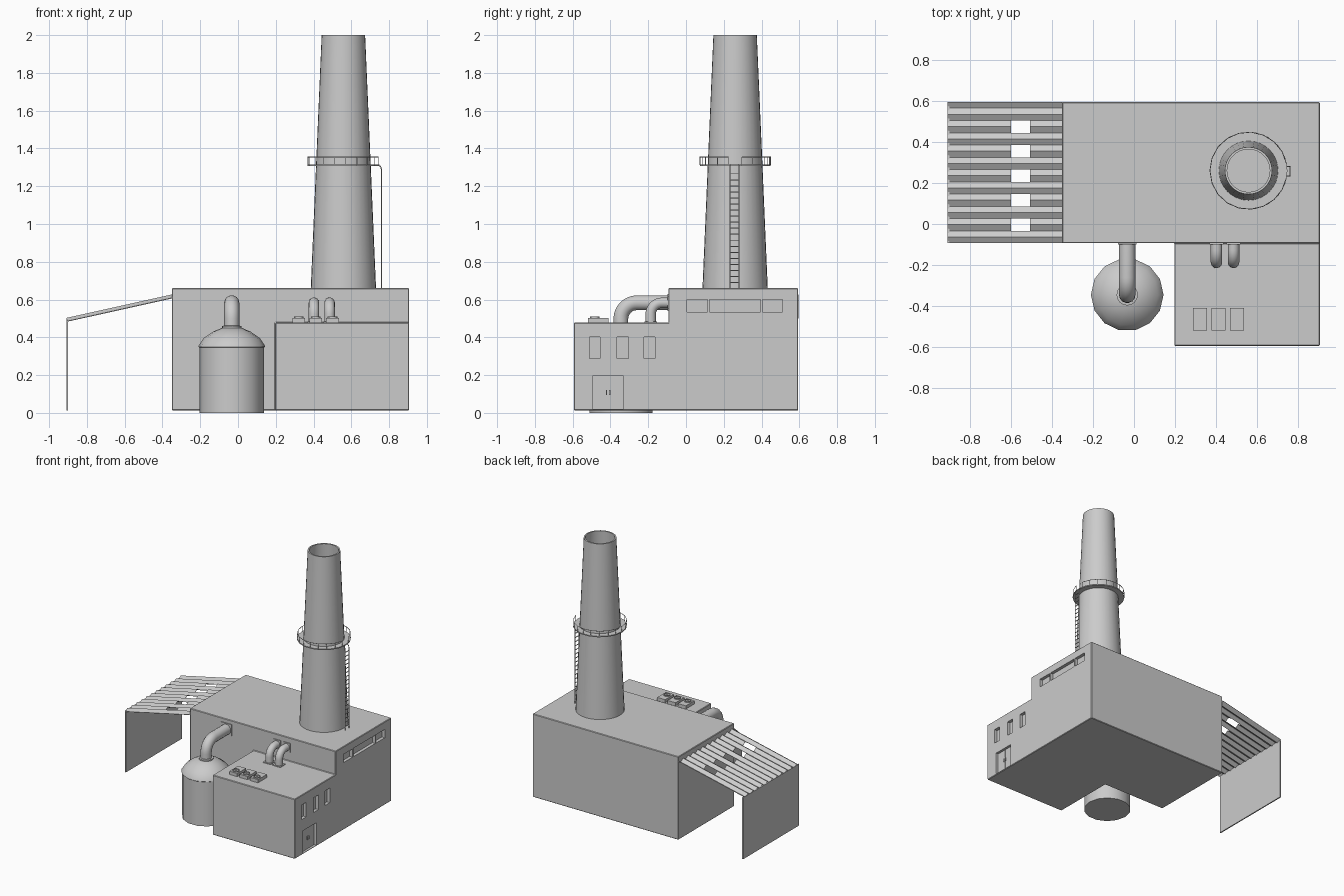
import bpy, bmesh
from math import sin, cos, pi, radians
from mathutils import Vector

if "Cube" in bpy.data.objects:
    bpy.data.objects.remove(bpy.data.objects["Cube"])

def mesh_obj(name, bm, smooth=False):
    bmesh.ops.recalc_face_normals(bm, faces=bm.faces)
    me = bpy.data.meshes.new(name)
    bm.to_mesh(me)
    bm.free()
    ob = bpy.data.objects.new(name, me)
    bpy.context.collection.objects.link(ob)
    if smooth:
        smooth_obj(ob)
    return ob

def select(ob):
    bpy.ops.object.select_all(action='DESELECT')
    ob.select_set(True)
    bpy.context.view_layer.objects.active = ob

def smooth_obj(ob):
    select(ob)
    bpy.ops.object.shade_smooth_by_angle(angle=radians(35))

def add_box(bm, x0, x1, y0, y1, z0, z1):
    vs = bmesh.ops.create_cube(bm, size=1)['verts']
    for v in vs:
        v.co = ((x0 + x1) / 2 + v.co.x * (x1 - x0),
                (y0 + y1) / 2 + v.co.y * (y1 - y0),
                (z0 + z1) / 2 + v.co.z * (z1 - z0))

def boxes(name, *dims):
    bm = bmesh.new()
    for d in dims:
        add_box(bm, *d)
    return mesh_obj(name, bm)

def lathe(name, profile, cx, cy, n, closed=False, smooth=True):
    bm = bmesh.new()
    rings = [[bm.verts.new((cx + r * cos(2 * pi * i / n), cy + r * sin(2 * pi * i / n), z))
              for i in range(n)] for r, z in profile]
    for a, b in zip(rings, rings[1:] + (rings[:1] if closed else [])):
        for i in range(n):
            j = (i + 1) % n
            bm.faces.new((a[i], a[j], b[j], b[i]))
    if not closed:
        bm.faces.new(rings[0])
        bm.faces.new(rings[-1])
    return mesh_obj(name, bm, smooth)

def tube(name, paths, r, res=4):
    cu = bpy.data.curves.new(name, 'CURVE')
    cu.dimensions = '3D'
    cu.bevel_depth, cu.bevel_resolution, cu.use_fill_caps = r, res, True
    for pts in paths:
        sp = cu.splines.new('POLY')
        sp.points.add(len(pts) - 1)
        for p, c in zip(sp.points, pts):
            p.co = (*c, 1)
    ob = bpy.data.objects.new(name, cu)
    bpy.context.collection.objects.link(ob)
    select(ob)
    bpy.ops.object.convert(target='MESH')
    ob = bpy.context.object
    smooth_obj(ob)
    return ob

def elbow(x, y, z0, z1, y1, rad):
    """Path going up from z0, bending back to the wall at y1."""
    arc = [(x, y + rad - rad * cos(t * pi / 16), z1 - rad + rad * sin(t * pi / 16)) for t in range(9)]
    return [(x, y, z0)] + arc + [(x, y1, z1)]

def boolean(ob, tool, op):
    m = ob.modifiers.new('cut', 'BOOLEAN')
    m.object, m.operation, m.solver = tool, op, 'EXACT'
    select(ob)
    bpy.ops.object.modifier_apply(modifier=m.name)
    bpy.data.objects.remove(tool)

# Main hall joined with the lower front annex
B, XR, YW = 0.013, 0.906, -0.093
building = boxes('building', (-0.35, XR, YW, 0.594, B, 0.66))
boolean(building, boxes('annex', (0.197, XR, -0.594, 0.0, B, 0.478)), 'UNION')
bev = building.modifiers.new('edge', 'BEVEL')
bev.width, bev.segments = 0.004, 1
select(building)
bpy.ops.object.modifier_apply(modifier='edge')

# Recessed windows and doorway on the right wall
openings = [(0.005, 0.115, 0.535, 0.60), (0.125, 0.395, 0.535, 0.60), (0.405, 0.512, 0.535, 0.60),
            (-0.512, -0.455, 0.288, 0.402), (-0.365, -0.305, 0.288, 0.402),
            (-0.222, -0.164, 0.288, 0.402), (-0.495, -0.33, 0.02, 0.195)]
boolean(building, boxes('opening_cutters', *[(XR - 0.025, XR + 0.05, *o) for o in openings]), 'DIFFERENCE')
boxes('door_leaves', (XR - 0.026, XR - 0.018, -0.493, -0.4145, 0.02, 0.193),
      (XR - 0.026, XR - 0.018, -0.4105, -0.332, 0.02, 0.193))
boxes('door_handles', *[(XR - 0.018, XR - 0.01, y, y + 0.006, 0.095, 0.12) for y in (-0.424, -0.407)])

# Chimney: tapered open shell
CX, CY = 0.558, 0.26
lathe('chimney', [(0.173, 0.655), (0.115, 2.0), (0.104, 2.0), (0.16, 0.655)], CX, CY, 32, closed=True)

# Platform ring with railing, leaving a gap at the ladder
lathe('chimney_platform', [(0.135, 1.308), (0.19, 1.308), (0.19, 1.316), (0.135, 1.316)],
      CX, CY, 18, closed=True)
ring = [(CX + 0.188 * cos(a), CY + 0.188 * sin(a)) for a in
        (radians(11 + i * 338 / 18) for i in range(19))]
tube('platform_railing', [[(x, y, 1.355) for x, y in ring]] +
     [[(x, y, 1.312), (x, y, 1.355)] for x, y in ring], 0.002, 1)

# Ladder
LX, LY = 0.76, (0.234, 0.28)
tube('ladder', [[(LX, y, 0.655), (LX, y, 1.285), (LX - 0.005, y, 1.305), (LX - 0.025, y, 1.314)] for y in LY] +
     [[(LX, LY[0], 0.69 + 0.032 * i), (LX, LY[1], 0.69 + 0.032 * i)] for i in range(19)], 0.003, 1)

# Storage tank with shouldered dome, and its pipe to the hall
TX, TY = -0.033, -0.345
lathe('tank', [(0.171, 0.0), (0.171, 0.345), (0.177, 0.35), (0.174, 0.358), (0.15, 0.395),
               (0.10, 0.43), (0.048, 0.452)], TX, TY, 14)
lathe('tank_collar', [(0.052, 0.44), (0.052, 0.46), (0.04, 0.462)], TX, TY, 16)
tube('tank_pipe', [elbow(TX, TY, 0.44, 0.583, YW + 0.01, 0.085)], 0.04, 5)
boxes('tank_pipe_flange', (TX - 0.045, TX + 0.045, YW - 0.006, YW + 0.004, 0.54, 0.63))

# Twin pipes from annex roof to hall
PX, PY = (0.402, 0.485), -0.187
tube('roof_pipes', [elbow(x, PY, 0.475, 0.583, YW + 0.01, 0.06) for x in PX], 0.028, 5)
boxes('roof_pipe_flanges', *[(x - 0.033, x + 0.033, YW - 0.006, YW + 0.004, 0.55, 0.618) for x in PX],
      *[(x - 0.033, x + 0.033, PY - 0.033, PY + 0.033, 0.474, 0.484) for x in PX])

# Roof fan units
for i in range(3):
    x = 0.322 + 0.0895 * i
    boxes('fan_unit_%d' % (i + 1), (x - 0.034, x + 0.034, -0.518, -0.41, 0.474, 0.503))
    lathe('fan_ring_%d' % (i + 1), [(0.026, 0.502), (0.026, 0.509), (0.02, 0.509), (0.02, 0.502)],
          x, -0.483, 16, closed=True)
    lathe('fan_hub_%d' % (i + 1), [(0.008, 0.502), (0.008, 0.507)], x, -0.483, 8)

# Corrugated lean-to roof with skylight openings
bm = bmesh.new()
xs, n = (-0.908, -0.6, -0.508, -0.35), 23
step = (0.594 - YW) / n
grid = [[bm.verts.new((x, YW + k * step, 0.485 + (x + 0.908) * 0.222 + (0.018 if k % 2 else 0)))
         for k in range(n + 1)] for x in xs]
for i in range(3):
    for k in range(n):
        if i == 1 and k % 4 in (2, 3) and k < 20:
            continue
        bm.faces.new((grid[i][k], grid[i + 1][k], grid[i + 1][k + 1], grid[i][k + 1]))
roof = mesh_obj('lean_to_roof', bm)
sol = roof.modifiers.new('thickness', 'SOLIDIFY')
sol.thickness = 0.003
select(roof)
bpy.ops.object.modifier_apply(modifier='thickness')

# Lean-to outer wall
boxes('lean_to_wall', (-0.909, -0.9, YW, 0.594, B, 0.492))
